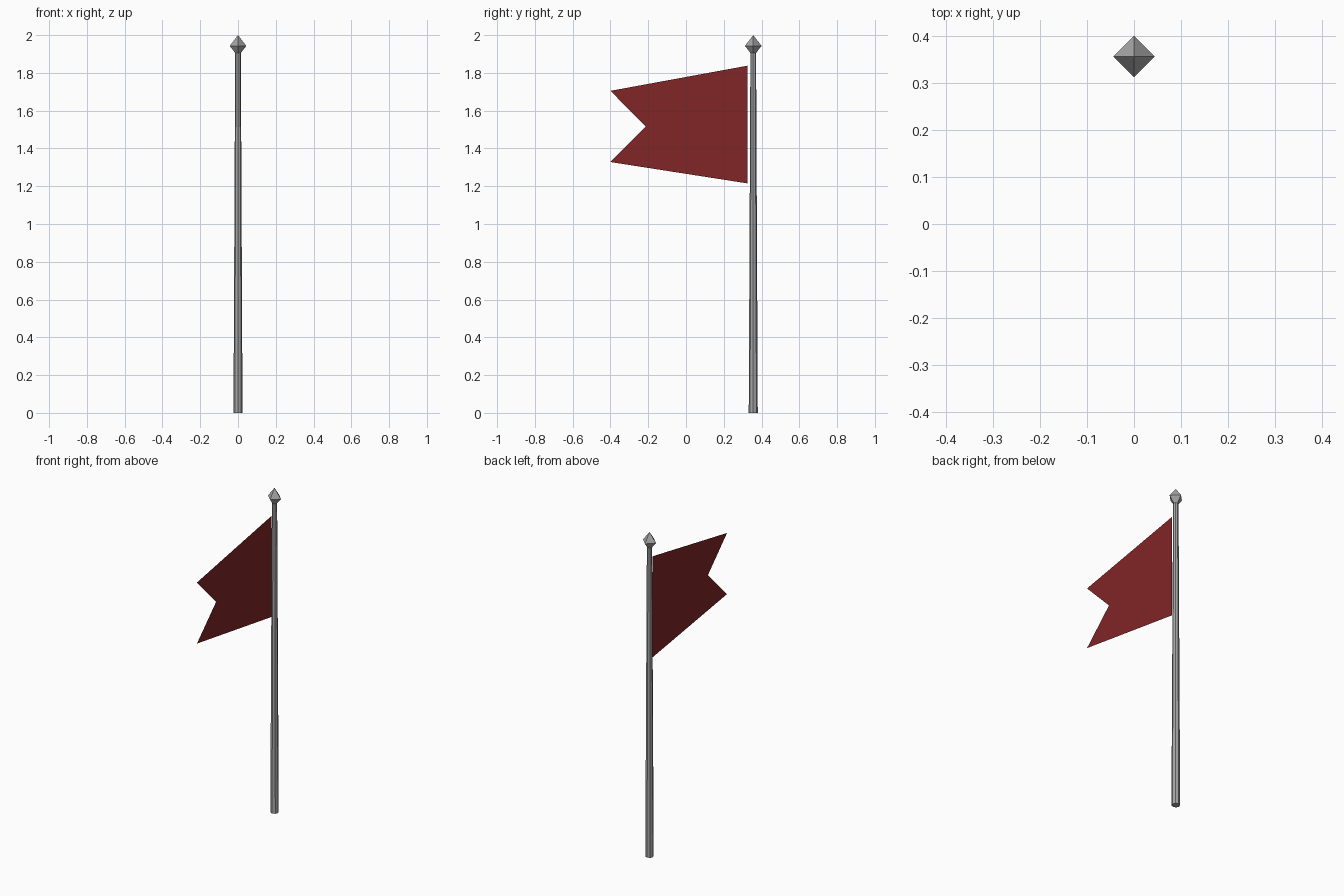
import bpy
import math

if "Cube" in bpy.data.objects:
    bpy.data.objects.remove(bpy.data.objects["Cube"])

POLE_Y = 0.356


def material(name, rgb):
    m = bpy.data.materials.new(name)
    m.diffuse_color = (*rgb, 1.0)
    m.use_nodes = True
    m.node_tree.nodes["Principled BSDF"].inputs["Base Color"].default_value = m.diffuse_color
    return m


def add_mesh(name, verts, faces, mat):
    me = bpy.data.meshes.new(name)
    me.from_pydata(verts, [], faces)
    me.materials.append(mat)
    ob = bpy.data.objects.new(name, me)
    bpy.context.collection.objects.link(ob)
    return ob


def add_cone(name, sides, r1, r2, z1, z2, mat):
    bpy.ops.mesh.primitive_cone_add(vertices=sides, radius1=r1, radius2=r2, depth=z2 - z1,
                                    location=(0, POLE_Y, (z1 + z2) / 2))
    ob = bpy.context.object
    ob.name = name
    ob.data.materials.append(mat)
    return ob


metal = material("grey metal", (0.38, 0.38, 0.38))
cloth = material("dark red cloth", (0.22, 0.019, 0.019))

# Tapered eight-sided pole
add_cone("pole", 8, 0.024, 0.015, 0.0, 1.905, metal)

# Diamond finial: an octahedron on the pole top
R, H, ZC = 0.044, 0.057, 1.943
ring = [(R * math.cos(a * math.pi / 2), POLE_Y + R * math.sin(a * math.pi / 2), ZC) for a in range(4)]
verts = ring + [(0, POLE_Y, ZC + H), (0, POLE_Y, ZC - H)]
faces = [(i, (i + 1) % 4, 4) for i in range(4)] + [((i + 1) % 4, i, 5) for i in range(4)]
add_mesh("finial", verts, faces, metal)

# Swallow-tailed flag: a single flat sheet in the plane x = 0
outline = [(0.325, 1.215), (0.325, 1.838), (-0.4, 1.705), (-0.213, 1.515), (-0.4, 1.328)]
add_mesh("flag", [(0, y, z) for y, z in outline], [(0, 1, 2, 3), (0, 3, 4)], cloth)
